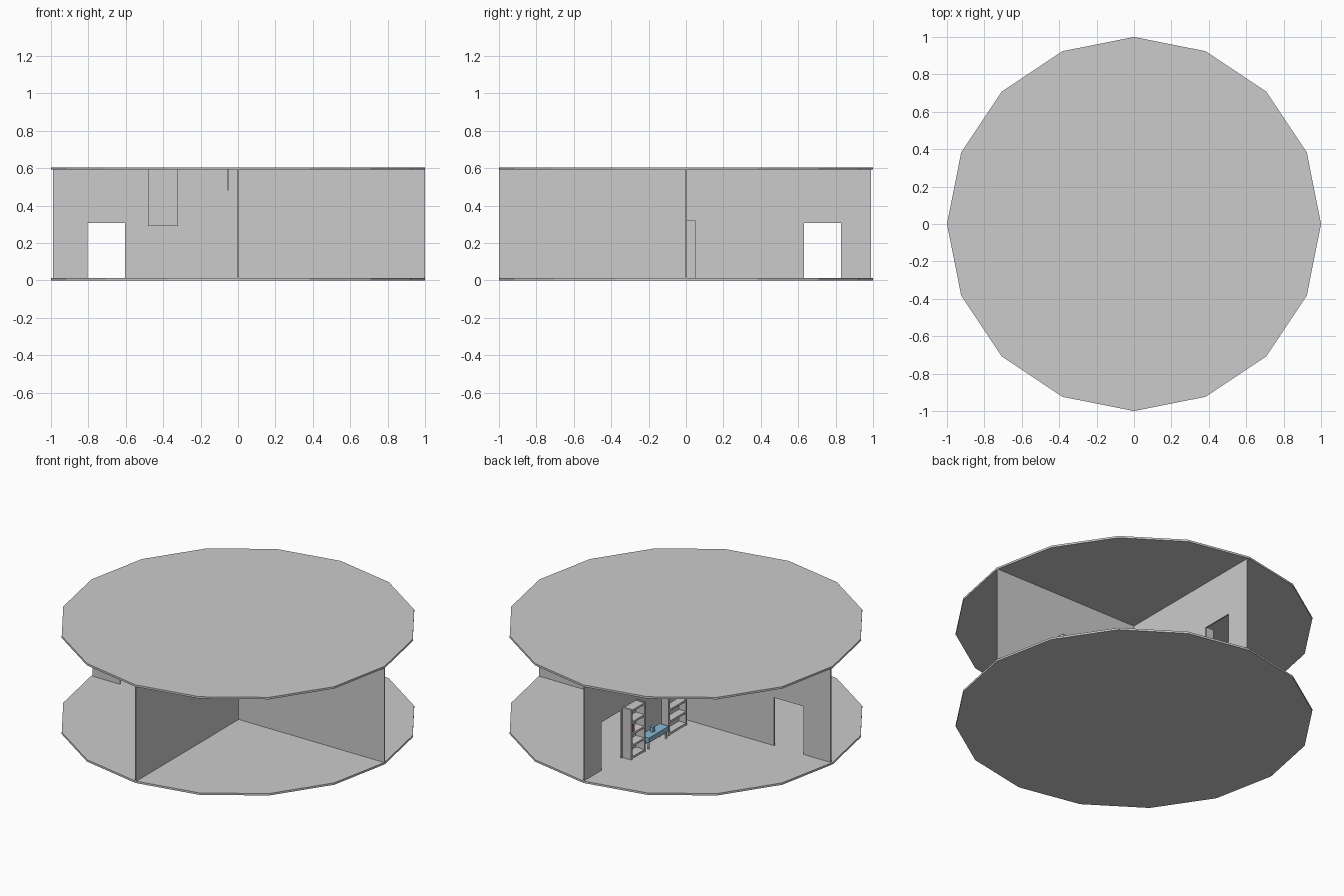
import bpy, bmesh
from mathutils import Matrix, Vector

if "Cube" in bpy.data.objects:
    bpy.data.objects.remove(bpy.data.objects["Cube"])

blue = bpy.data.materials.new("bench_blue")
blue.diffuse_color = (0.25, 0.5, 0.65, 1)
blue.use_nodes = True
blue.node_tree.nodes["Principled BSDF"].inputs["Base Color"].default_value = blue.diffuse_color
red = bpy.data.materials.new("book_red")
red.diffuse_color = (0.5, 0.12, 0.15, 1)
red.use_nodes = True
red.node_tree.nodes["Principled BSDF"].inputs["Base Color"].default_value = red.diffuse_color


def boxes(name, parts, mat=None):
    """One object from several (min corner, max corner) boxes."""
    bm = bmesh.new()
    for lo, hi in parts:
        lo, hi = Vector(lo), Vector(hi)
        m = Matrix.Translation((lo + hi) / 2) @ Matrix.Diagonal((*(hi - lo), 1))
        bmesh.ops.create_cube(bm, size=1, matrix=m)
    me = bpy.data.meshes.new(name)
    bm.to_mesh(me)
    bm.free()
    ob = bpy.data.objects.new(name, me)
    bpy.context.collection.objects.link(ob)
    if mat:
        me.materials.append(mat)
    return ob


# Floor and ceiling discs
T, H = 0.012, 0.605
for name, z in (("floor", T / 2), ("ceiling", H - T / 2)):
    bpy.ops.mesh.primitive_cylinder_add(vertices=16, radius=1, depth=T, location=(0, 0, z))
    bpy.context.object.name = name


# Crossing walls, each built around its doorway
def wall(name, along_x, start, end, d0, d1):
    spans = [(start, d0, T, H - T), (d0, d1, 0.308, H - T), (d1, end, T, H - T)]
    w0, w1 = -0.002, 0.006
    if along_x:
        parts = [((a, w0, b0), (b, w1, b1)) for a, b, b0, b1 in spans]
    else:
        parts = [((w0, a, b0), (w1, b, b1)) for a, b, b0, b1 in spans]
    # weld the three blocks into one clean wall
    me = boxes(name, parts).data
    bm = bmesh.new()
    bm.from_mesh(me)
    bmesh.ops.dissolve_limit(bm, angle_limit=0.01, verts=bm.verts, edges=bm.edges)
    bm.to_mesh(me)
    bm.free()


wall("cross_wall", True, -0.99, 1.0, -0.805, -0.605)
wall("long_wall", False, -1.0, 0.99, 0.63, 0.828)


# Bookcases: two sides and evenly spaced boards
def bookcase(name, u0, u1, depth, on_x_wall=True):
    t, top = 0.012, 0.32
    raw = [(u0, u0 + t, T, top), (u1 - t, u1, T, top)]
    for i in range(5):
        z = T + 0.01 + i * (top - T - 0.02) / 4
        raw.append((u0 + t, u1 - t, z - 0.006, z + 0.006))
    if on_x_wall:
        parts = [((-depth, a, c), (-0.002, b, d)) for a, b, c, d in raw]
    else:
        parts = [((a, 0.006, c), (b, depth, d)) for a, b, c, d in raw]
    boxes(name, parts)


bookcase("left_bookcase", 0.48, 0.62, 0.06)
bookcase("right_bookcase", 0.06, 0.24, 0.05)
bookcase("back_room_cabinet", 0.37, 0.56, 0.05, False)
boxes("book", [((-0.055, 0.58, 0.175), (-0.015, 0.60, 0.215))], red)

# Blue bench between the bookcases
boxes("bench_seat", [((-0.065, 0.26, 0.055), (-0.004, 0.455, 0.085))], blue)
boxes("bench_legs", [((x, y, T), (x + 0.008, y + 0.008, 0.055))
                     for x in (-0.06, -0.015) for y in (0.27, 0.44)])
boxes("small_ornament", [((-0.04, 0.36, 0.085), (-0.02, 0.38, 0.115))], blue)

# Upper panel, ceiling cord and closed door in the front rooms
boxes("upper_panel", [((-0.48, -0.012, 0.292), (-0.32, -0.002, H - T))])
boxes("ceiling_cord", [((-0.055, -0.06, 0.48), (-0.051, -0.056, H - T))])
boxes("closed_door", [((-0.004, -0.47, T), (0.0065, -0.27, 0.308))])
